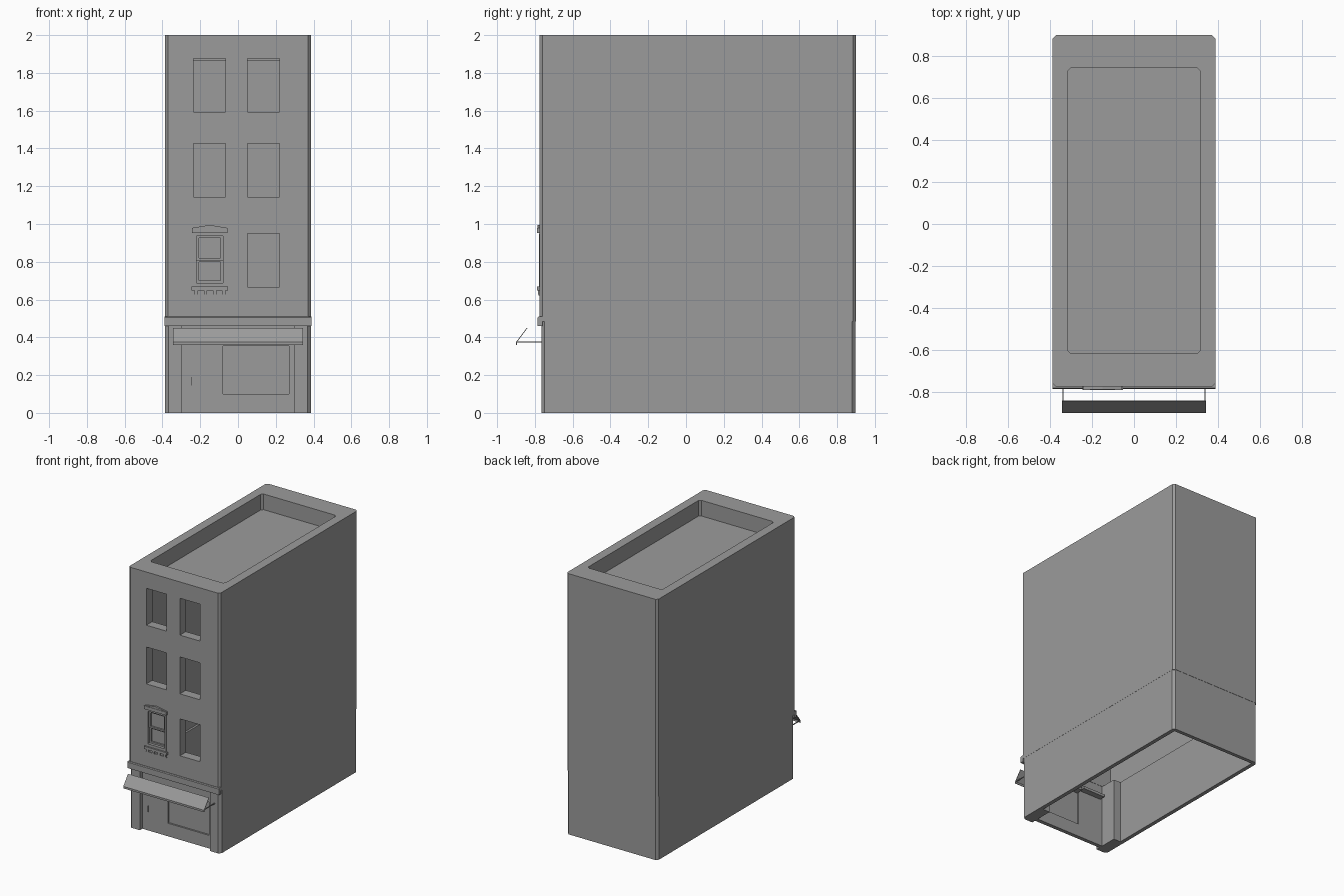
import bpy
import bmesh

start = bpy.data.objects.get("Cube")
if start:
    bpy.data.objects.remove(start, do_unlink=True)

TONE = (0.33, 0.33, 0.33, 1)
grey = bpy.data.materials.new("mid grey")
grey.use_nodes = True
grey.diffuse_color = TONE
grey.node_tree.nodes["Principled BSDF"].inputs["Base Color"].default_value = TONE


def finish(name, bm):
    bmesh.ops.recalc_face_normals(bm, faces=bm.faces)
    mesh = bpy.data.meshes.new(name)
    bm.to_mesh(mesh)
    bm.free()
    mesh.materials.append(grey)
    obj = bpy.data.objects.new(name, mesh)
    bpy.context.collection.objects.link(obj)
    return obj


def add_prism(bm, points, move):
    """Extrude a closed outline of 3D points along a vector."""
    face = bm.faces.new([bm.verts.new(p) for p in points])
    new = bmesh.ops.extrude_face_region(bm, geom=[face])["geom"]
    bmesh.ops.translate(bm, vec=move, verts=[v for v in new if isinstance(v, bmesh.types.BMVert)])


def add_box(bm, x, y, z, c=0.0):
    """Box between limits, with upright corners chamfered by c."""
    (a, b), (d, e) = x, y
    if c:
        pts = [(a + c, d), (b - c, d), (b, d + c), (b, e - c),
               (b - c, e), (a + c, e), (a, e - c), (a, d + c)]
    else:
        pts = [(a, d), (b, d), (b, e), (a, e)]
    add_prism(bm, [(px, py, z[0]) for px, py in pts], (0, 0, z[1] - z[0]))


def boxes(name, *specs):
    bm = bmesh.new()
    for spec in specs:
        add_box(bm, *spec)
    return finish(name, bm)


def profile(name, yz, half):
    """Side outline swept across the width."""
    bm = bmesh.new()
    add_prism(bm, [(-half, y, z) for y, z in yz], (2 * half, 0, 0))
    return finish(name, bm)


def cut(obj, *specs):
    cutter = boxes("cutter", *specs)
    cutter.hide_render = True
    mod = obj.modifiers.new("cut", "BOOLEAN")
    mod.operation = "DIFFERENCE"
    mod.solver = "EXACT"
    mod.object = cutter
    bpy.context.view_layer.objects.active = obj
    bpy.ops.object.modifier_apply(modifier=mod.name)
    bpy.data.objects.remove(cutter, do_unlink=True)


# Hollow upper storeys with roof well and window openings
FRONT = -0.775
upper = boxes("upper_storeys", ((-0.387, 0.387), (FRONT, 0.9), (0.485, 2), 0.016))
cut(upper, ((-0.317, 0.317), (-0.617, 0.743), (1.88, 2.1), 0.015))
cut(upper, ((-0.372, 0.372), (FRONT + 0.072, 0.885), (0.3, 1.865)))
cut(upper, *[((x, x + 0.17), (FRONT - 0.1, FRONT + 0.15), (z, z + 0.283))
             for x in (-0.235, 0.05) for z in (0.667, 1.142, 1.592)])

# Hollow ground storey with front pilasters, open below and at the front
ground = boxes("ground_walls", ((-0.386, 0.386), (-0.766, 0.898), (0, 0.485), 0.018))
cut(ground, ((-0.356, 0.356), (-0.575, 0.87), (-0.1, 0.6)))
cut(ground, ((-0.297, 0.297), (-0.9, -0.5), (-0.1, 0.6)))

# Shopfront with display window and door
shop = boxes("shopfront", ((-0.297, 0.297), (-0.735, -0.705), (0, 0.485)))
cut(shop, ((-0.08, 0.27), (-0.8, -0.6), (0.1, 0.355)))
boxes("display_pane", ((-0.08, 0.27), (-0.722, -0.716), (0.1, 0.355)))
boxes("inner_heads", ((-0.075, 0.27), (-0.705, -0.66), (0.355, 0.375)),
      ((-0.28, -0.09), (-0.705, -0.66), (0.375, 0.395)))
boxes("door_lintel", ((-0.27, -0.1), (-0.742, -0.73), (0.313, 0.319)))
boxes("door_handle", ((-0.247, -0.243), (-0.745, -0.733), (0.145, 0.19)))

# Cornice over the shop
profile("shop_cornice", [(-0.76, 0.46), (-0.785, 0.46), (-0.785, 0.505),
                         (-0.78, 0.511), (-0.76, 0.511)], 0.389)

# Awning sheet with hanging edge, and its two arms
profile("awning", [(-0.9, 0.36), (-0.9, 0.375), (-0.843, 0.45), (-0.84, 0.448),
                   (-0.896, 0.374), (-0.896, 0.36)], 0.343)
boxes("awning_arms", *[((x - 0.003, x + 0.003), (-0.898, -0.735), (0.373, 0.379))
                       for x in (-0.338, 0.338)])

# Sash window: casing, two sashes and panes
frame = boxes("window_casing", ((-0.235, -0.065), (FRONT - 0.004, FRONT + 0.05), (0.667, 0.95)))
cut(frame, ((-0.22, -0.08), (-0.9, -0.7), (0.688, 0.937)))
for name, y, z in (("upper_sash", -0.765, (0.808, 0.937)), ("lower_sash", -0.757, (0.688, 0.812))):
    sash = boxes(name, ((-0.22, -0.08), (y, y + 0.02), z))
    cut(sash, ((-0.207, -0.092), (-0.9, -0.7), (z[0] + 0.012, z[1] - 0.012)))
    boxes(name + "_pane", ((-0.21, -0.09), (y + 0.013, y + 0.018), (z[0] + 0.005, z[1] - 0.005)))

# Peaked window hood
bm = bmesh.new()
hood = [(-0.24, 0.953), (-0.06, 0.953), (-0.06, 0.98), (-0.15, 0.995), (-0.24, 0.98)]
add_prism(bm, [(x, FRONT - 0.012, z) for x, z in hood], (0, 0.025, 0))
finish("window_hood", bm)
boxes("hood_moulding", ((-0.244, -0.056), (FRONT - 0.015, FRONT + 0.01), (0.953, 0.978)))

# Sill with small brackets
boxes("window_sill", ((-0.245, -0.052), (FRONT - 0.015, FRONT + 0.03), (0.648, 0.668)))
boxes("sill_brackets", *[((x, x + 0.018), (FRONT - 0.008, FRONT + 0.01), (0.628, 0.648))
                         for x in (-0.23, -0.181, -0.133, -0.084)])
boxes("sill_moulding", ((-0.235, -0.06), (FRONT - 0.005, FRONT + 0.01), (0.622, 0.628)))
